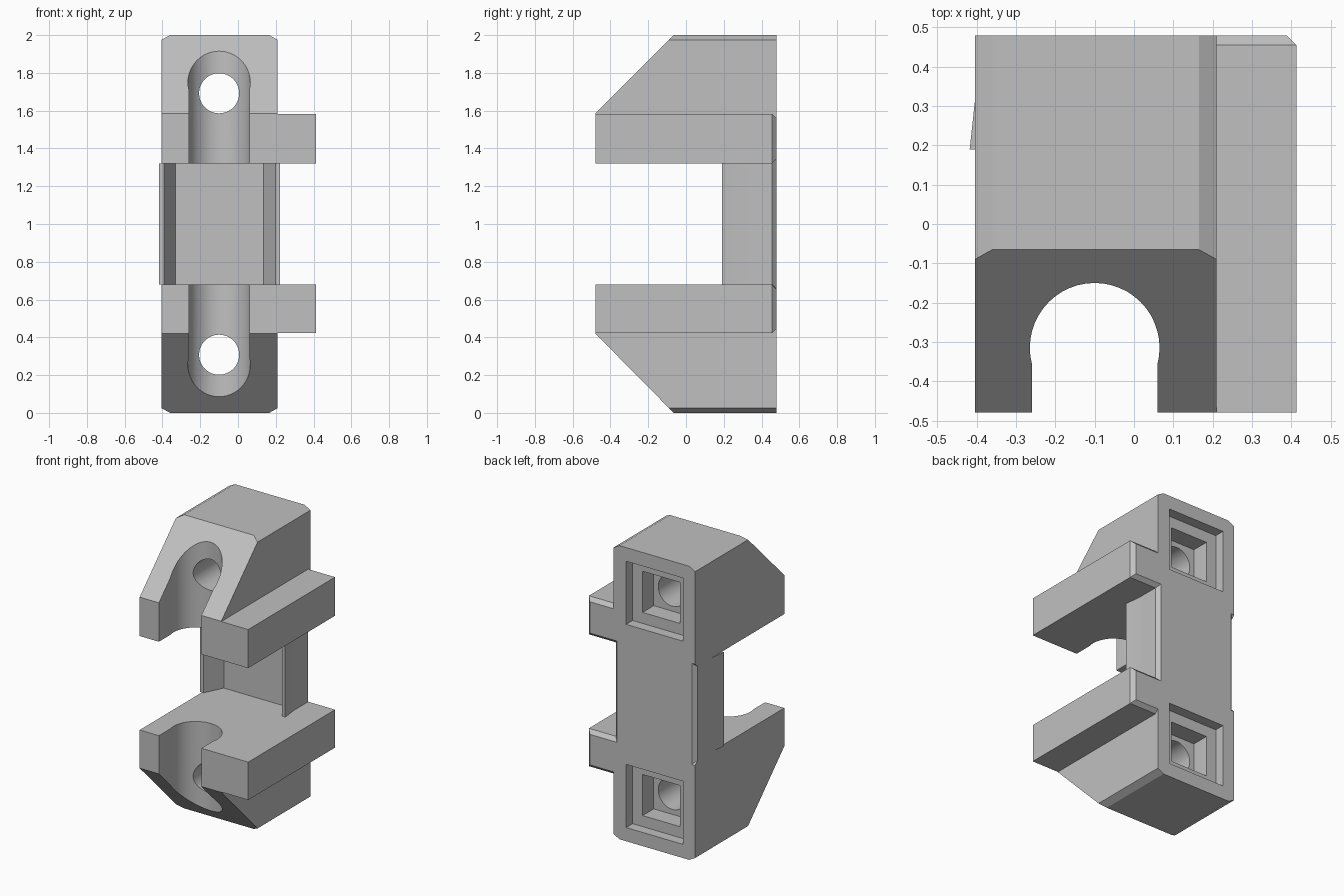
import bpy, bmesh, math

old = bpy.data.objects.get("Cube")
if old:
    bpy.data.objects.remove(old, do_unlink=True)

grey = bpy.data.materials.new("light grey")
grey.use_nodes = True
grey.diffuse_color = (0.53, 0.53, 0.53, 1)
grey.node_tree.nodes["Principled BSDF"].inputs["Base Color"].default_value = grey.diffuse_color

XL, XR, XC = -0.405, 0.21, -0.1      # block sides and screw centre line
FRONT, BACK = -0.48, 0.48
LOW, HIGH = 0.68, 1.32               # gap between the two jaws


def loft(name, ring_a, ring_b):
    """Closed solid between two matching rings of points."""
    bm = bmesh.new()
    a = [bm.verts.new(p) for p in ring_a]
    b = [bm.verts.new(p) for p in ring_b]
    bm.faces.new(a)
    bm.faces.new(b)
    for i in range(len(a)):
        j = (i + 1) % len(a)
        bm.faces.new((a[i], a[j], b[j], b[i]))
    bmesh.ops.recalc_face_normals(bm, faces=bm.faces)
    mesh = bpy.data.meshes.new(name)
    bm.to_mesh(mesh)
    bm.free()
    mesh.materials.append(grey)
    obj = bpy.data.objects.new(name, mesh)
    bpy.context.collection.objects.link(obj)
    return obj


def rect(x0, x1, z0, z1, y):
    return [(x0, y, z0), (x1, y, z0), (x1, y, z1), (x0, y, z1)]


def box(name, x0, x1, y0, y1, z0, z1):
    return loft(name, rect(x0, x1, z0, z1, y0), rect(x0, x1, z0, z1, y1))


def combine(target, tool, operation):
    mod = target.modifiers.new(operation.title(), 'BOOLEAN')
    mod.operation, mod.object, mod.solver = operation, tool, 'EXACT'
    bpy.context.view_layer.objects.active = target
    bpy.ops.object.modifier_apply(modifier=mod.name)
    bpy.data.objects.remove(tool, do_unlink=True)


def circle(cx, cy, r, n=48):
    return [(cx + r * math.cos(math.tau * i / n), cy + r * math.sin(math.tau * i / n))
            for i in range(n)]


# C-shaped block with sloped jaws
side = [(BACK, 0), (-0.065, 0), (FRONT, 0.42), (FRONT, LOW), (0.32, LOW),
        (0.32, HIGH), (FRONT, HIGH), (FRONT, 1.585), (-0.065, 2), (BACK, 2)]
body = loft("clamp_body", [(XL, y, z) for y, z in side], [(XR, y, z) for y, z in side])

# Flared lips at both sides of the middle wall
lips = [(XL, 0.31), (-0.418, 0.19), (-0.393, 0.19), (-0.33, 0.32), (0.135, 0.32),
        (0.198, 0.19), (0.223, 0.19), (XR, 0.31), (XR, 0.4), (XL, 0.4)]
combine(body, loft("wall_lips", [(x, y, LOW) for x, y in lips],
                   [(x, y, HIGH) for x, y in lips]), 'UNION')

# Side rails with a chamfered back end
C = 0.025
for z0, z1 in ((0.422, LOW), (HIGH, 1.583)):
    rail = box("rail", 0.15, 0.413, FRONT, BACK - C, z0, z1)
    combine(body, rail, 'UNION')
    end = loft("rail_end", rect(0.15, 0.413, z0, z1, BACK - C),
               rect(0.15, 0.413 - C, z0 + C, z1 - C, BACK))
    combine(body, end, 'UNION')

# Chamfers on the long edges at top and bottom
for x, s in ((XL, 1), (XR, -1)):
    for z, t in ((0, 1), (2, -1)):
        tri = [(x - s * 0.045, z - t * C), (x + s * 0.09, z - t * C), (x - s * 0.045, z + t * 2 * C)]
        combine(body, loft("edge_cut", [(p, -0.6, q) for p, q in tri],
                           [(p, 0.6, q) for p, q in tri]), 'DIFFERENCE')

# Chamfers on the back edges of the middle wall
for inner, outer, s in ((XR, 0.6, -1), (XL, -0.6, 1)):
    combine(body, loft("back_cut", rect(inner, outer, LOW, HIGH, BACK - C),
                       rect(inner + s * 2 * C, outer, LOW - 2 * C, HIGH + 2 * C, BACK + C)),
            'DIFFERENCE')

# Upright round channel, open to the front
ring = circle(XC, -0.315, 0.165)
combine(body, loft("channel", [(x, y, -0.1) for x, y in ring],
                   [(x, y, 2.1) for x, y in ring]), 'DIFFERENCE')
combine(body, box("channel_mouth", XC - 0.16, XC + 0.16, -0.6, -0.315, -0.1, 2.1), 'DIFFERENCE')

# Screw holes with stepped square pockets at the back
for zc in (0.308, 1.692):
    ring = circle(XC, zc, 0.106)
    combine(body, loft("screw_hole", [(x, -0.3, z) for x, z in ring],
                       [(x, 0.4, z) for x, z in ring]), 'DIFFERENCE')
    for half, depth in ((0.14, 0.19), (0.215, 0.07)):
        combine(body, box("pocket", XC - half, XC + half, BACK - depth, 0.6,
                          zc - half, zc + half), 'DIFFERENCE')

bpy.ops.object.select_all(action='DESELECT')
body.select_set(True)
bpy.context.view_layer.objects.active = body
bpy.ops.object.shade_smooth_by_angle(angle=math.radians(25))
